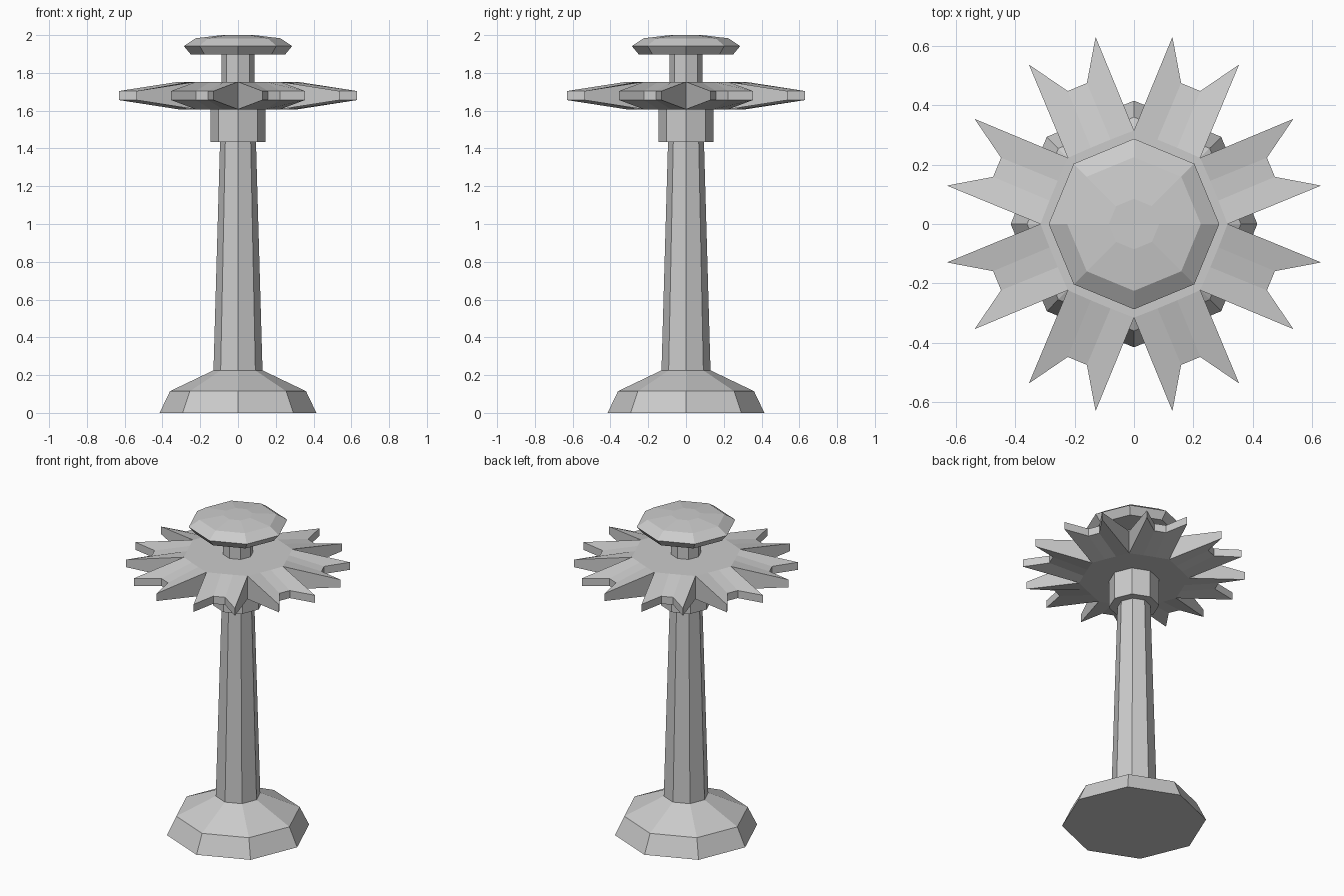
import bpy
import bmesh
from math import cos, sin, radians

cube = bpy.data.objects.get("Cube")
if cube:
    bpy.data.objects.remove(cube, do_unlink=True)

SIDES = 8

grey = bpy.data.materials.new("plain grey")
grey.use_nodes = True
colour = (0.6, 0.6, 0.6, 1)
grey.diffuse_color = colour
grey.node_tree.nodes["Principled BSDF"].inputs["Base Color"].default_value = colour


def finish(name, bm):
    bmesh.ops.recalc_face_normals(bm, faces=bm.faces)
    mesh = bpy.data.meshes.new(name)
    bm.to_mesh(mesh)
    bm.free()
    mesh.materials.append(grey)
    obj = bpy.data.objects.new(name, mesh)
    bpy.context.collection.objects.link(obj)
    return obj


def polar(r, degrees, z):
    a = radians(degrees)
    return (r * cos(a), r * sin(a), z)


def turned(name, profile):
    """Eight-sided solid from (radius, height) pairs, bottom to top."""
    bm = bmesh.new()
    rings = [[bm.verts.new(polar(r, 360 * i / SIDES, z)) for i in range(SIDES)]
             for r, z in profile]
    for low, high in zip(rings, rings[1:]):
        for i in range(SIDES):
            j = (i + 1) % SIDES
            bm.faces.new((low[i], low[j], high[j], high[i]))
    bm.faces.new(rings[0])
    bm.faces.new(rings[-1])
    return finish(name, bm)


def forked_wheel(name, mid, hub_half, rim_half):
    """Octagonal hub with eight forked arms that thin towards their tips."""
    bm = bmesh.new()
    # Hub outline: a valley corner plus two points on each octagon edge
    hub_step = [(0.315, 0), (0.295, 15.5), (0.295, 29.5)]
    # Arm outline: tip, two notch corners, tip
    rim_step = [(0.643, 11.6), (0.50, 18.5), (0.50, 26.5), (0.643, 33.4)]
    layers = []
    for side in (-1, 1):
        hub, rim = [], []
        for k in range(SIDES):
            hub += [bm.verts.new(polar(r, a + 45 * k, mid + side * hub_half))
                    for r, a in hub_step]
            rim += [bm.verts.new(polar(r, a + 45 * k, mid + side * rim_half))
                    for r, a in rim_step]
        bm.faces.new(hub)
        for k in range(SIDES):
            h = [hub[(3 * k + n) % len(hub)] for n in range(4)]
            t = rim[4 * k:4 * k + 4]
            bm.faces.new((h[0], t[0], t[1], h[1]))
            bm.faces.new((h[1], t[1], t[2], h[2]))
            bm.faces.new((h[2], t[2], t[3], h[3]))
        layers.append([v for k in range(SIDES)
                       for v in [hub[3 * k]] + rim[4 * k:4 * k + 4]])
    # Side walls join the lower and upper outlines
    low, high = layers
    for i in range(len(low)):
        j = (i + 1) % len(low)
        bm.faces.new((low[i], low[j], high[j], high[i]))
    return finish(name, bm)


# Foot, tapering column and collar
turned("base", [(0.415, 0), (0.36, 0.115), (0.13, 0.225)])
turned("column", [(0.13, 0.22), (0.095, 1.44)])
turned("collar", [(0.145, 1.435), (0.145, 1.62)])

# Star-shaped wheel, neck and cap
forked_wheel("star_wheel", 1.68, 0.073, 0.024)
turned("neck", [(0.087, 1.74), (0.087, 1.91)])
turned("cap", [(0.25, 1.898), (0.287, 1.942), (0.225, 1.983), (0.085, 2.0)])
